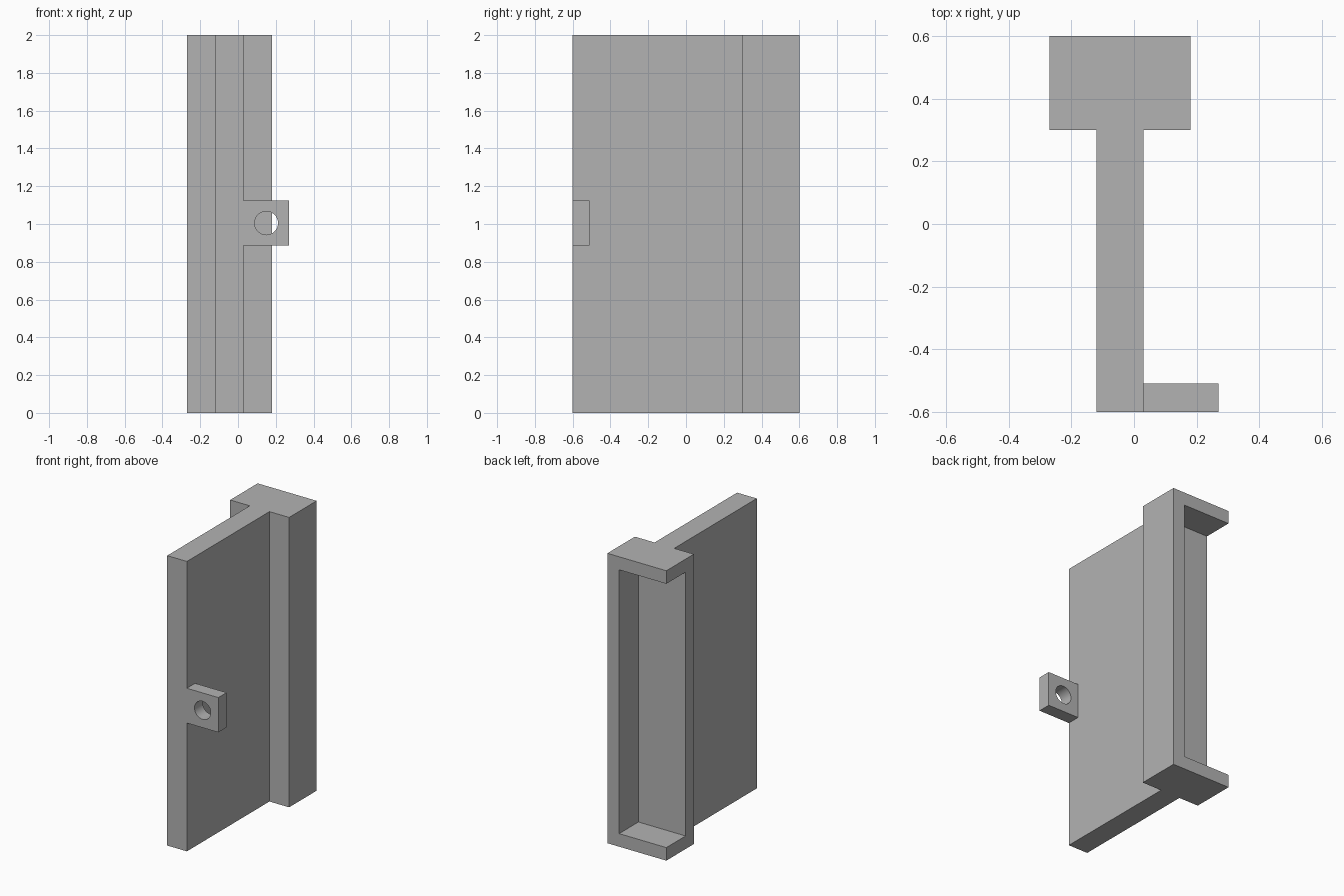
import bpy
import bmesh
from math import radians
from mathutils import Matrix, Vector

cube = bpy.data.objects.get("Cube")
if cube:
    bpy.data.objects.remove(cube, do_unlink=True)

HEIGHT = 2.0
WALL = 0.09                      # thickness shared by the channel walls and the tab
LEFT, RIGHT = 0.18, -0.27        # sides of the rear channel
WEB_LEFT, WEB_RIGHT = 0.03, -0.12
FRONT, STEP, BACK = -0.6, 0.3, 0.6

grey = bpy.data.materials.new("plain grey")
grey.use_nodes = True
grey.diffuse_color = (0.45, 0.45, 0.45, 1)
grey.node_tree.nodes["Principled BSDF"].inputs["Base Color"].default_value = grey.diffuse_color


def make_object(name, bm):
    bmesh.ops.recalc_face_normals(bm, faces=bm.faces)
    mesh = bpy.data.meshes.new(name)
    bm.to_mesh(mesh)
    bm.free()
    mesh.materials.append(grey)
    obj = bpy.data.objects.new(name, mesh)
    bpy.context.collection.objects.link(obj)
    return obj


def box(name, low, high):
    low, high = Vector(low), Vector(high)
    bm = bmesh.new()
    place = Matrix.Translation((low + high) / 2) @ Matrix.Diagonal((*(high - low), 1))
    bmesh.ops.create_cube(bm, size=1, matrix=place)
    return make_object(name, bm)


def prism(name, outline, height):
    bm = bmesh.new()
    base = bm.faces.new([bm.verts.new((x, y, 0)) for x, y in outline])
    top = bmesh.ops.extrude_face_region(bm, geom=[base])["geom"]
    verts = [v for v in top if isinstance(v, bmesh.types.BMVert)]
    bmesh.ops.translate(bm, verts=verts, vec=(0, 0, height))
    return make_object(name, bm)


def combine(target, other, operation):
    other.hide_render = True
    mod = target.modifiers.new(operation.title(), "BOOLEAN")
    mod.operation, mod.object, mod.solver = operation, other, "EXACT"
    bpy.context.view_layer.objects.active = target
    bpy.ops.object.modifier_apply(modifier=mod.name)
    bpy.data.objects.remove(other, do_unlink=True)


# T-shaped upright: thin panel in front, wide channel block behind
panel = prism("panel_with_channel", [
    (WEB_RIGHT, FRONT), (WEB_LEFT, FRONT), (WEB_LEFT, STEP), (LEFT, STEP),
    (LEFT, BACK), (RIGHT, BACK), (RIGHT, STEP), (WEB_RIGHT, STEP)], HEIGHT)

# Channel pocket, open to the back and to the right
pocket = box("pocket_cutter", (RIGHT - 0.1, STEP + WALL, WALL),
             (LEFT - WALL, BACK + 0.1, HEIGHT - WALL))
combine(panel, pocket, "DIFFERENCE")

# Mounting tab on the left of the front edge
tab = box("mounting_tab", (WEB_LEFT - 0.05, FRONT, 0.885), (0.27, FRONT + WALL, 1.125))
combine(panel, tab, "UNION")

# Round hole through the tab
bm = bmesh.new()
bmesh.ops.create_cone(bm, cap_ends=True, segments=48, radius1=0.062, radius2=0.062, depth=0.3,
                      matrix=Matrix.Translation((0.15, FRONT, 1.005)) @ Matrix.Rotation(radians(90), 4, "X"))
combine(panel, make_object("hole_cutter", bm), "DIFFERENCE")

# Smooth hole wall, crisp edges
bpy.ops.object.select_all(action="DESELECT")
panel.select_set(True)
bpy.context.view_layer.objects.active = panel
bpy.ops.object.shade_smooth_by_angle(angle=radians(30))
